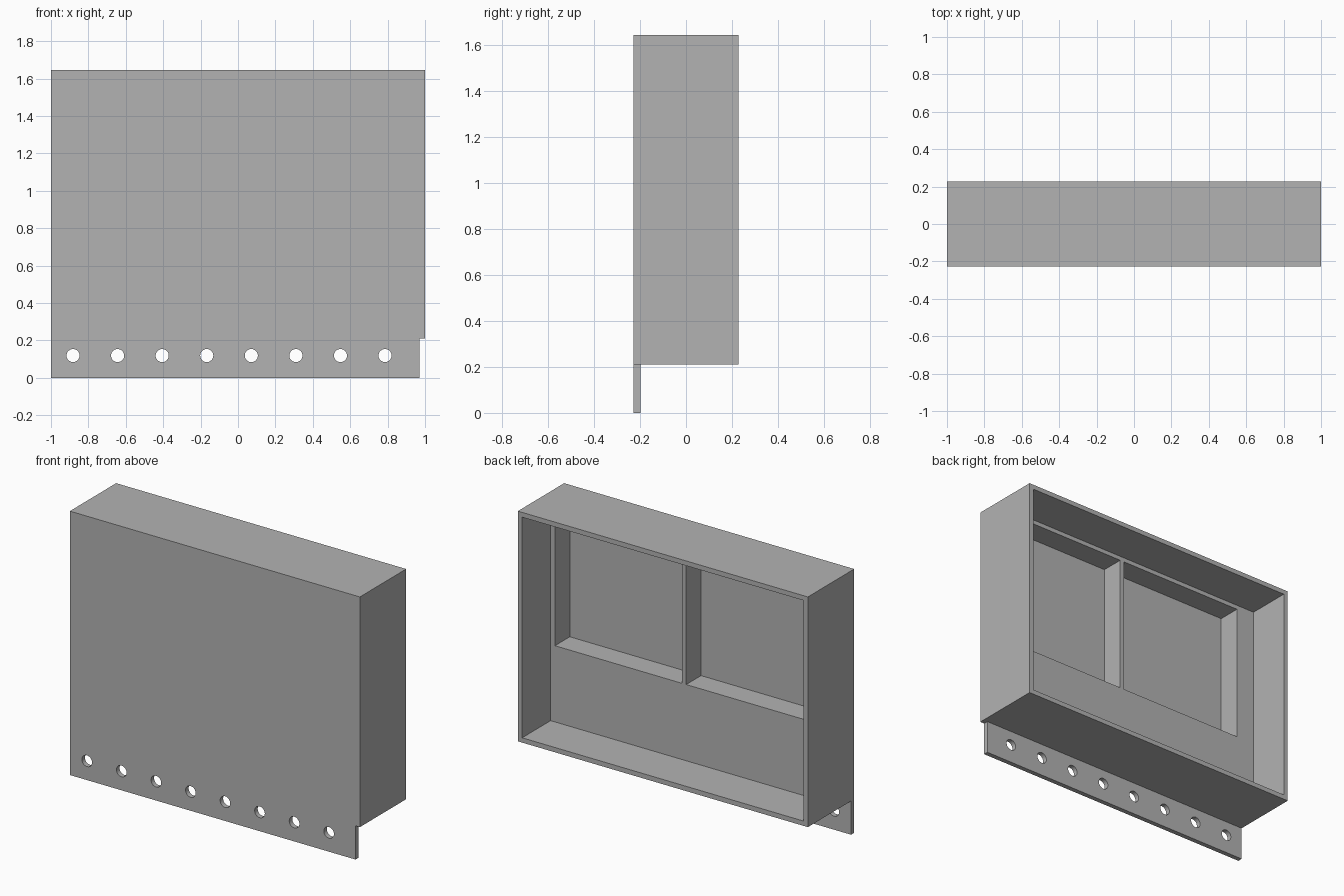
import bpy

cube = bpy.data.objects.get("Cube")
if cube:
    bpy.data.objects.remove(cube, do_unlink=True)

# Main dimensions
TOP, BASE = 1.645, 0.21
HALF_DEPTH = 0.228
WALL = 0.03
FRAME_Y = -0.052                  # back face of the inner frame
PANEL_Y = -HALF_DEPTH + WALL      # back face of the front panel

grey = bpy.data.materials.new("light grey")
grey.use_nodes = True
colour = (0.45, 0.45, 0.45, 1)
grey.diffuse_color = colour
grey.node_tree.nodes["Principled BSDF"].inputs["Base Color"].default_value = colour


def box(name, x, y, z):
    """Box spanning the given (low, high) ranges."""
    spans = (x, y, z)
    bpy.ops.mesh.primitive_cube_add(size=1, location=[(a + b) / 2 for a, b in spans])
    ob = bpy.context.object
    ob.name = name
    ob.scale = [b - a for a, b in spans]
    bpy.ops.object.transform_apply(location=True, rotation=True, scale=True)
    ob.data.materials.append(grey)
    return ob


def cut(target, cutter):
    """Subtract the cutter from the target, then discard the cutter."""
    cutter.hide_render = True
    mod = target.modifiers.new("cut", 'BOOLEAN')
    mod.operation = 'DIFFERENCE'
    mod.solver = 'EXACT'
    mod.object = cutter
    bpy.context.view_layer.objects.active = target
    bpy.ops.object.modifier_apply(modifier=mod.name)
    bpy.data.objects.remove(cutter, do_unlink=True)


# Case with an open back
case = box("case", (-1, 1), (-HALF_DEPTH, HALF_DEPTH), (BASE, TOP))
cut(case, box("cavity_cutter", (-1 + WALL, 1 - WALL), (FRAME_Y, 0.5),
              (BASE + WALL, TOP - WALL)))

# Two square pockets in the inner frame, with a thin divider between them
for left_edge in (0.94, 0.035):
    cut(case, box("pocket_cutter", (left_edge - 0.877, left_edge), (PANEL_Y, 0.1),
                  (0.715, 1.588)))

# Mounting strip hanging below the front, with a row of round holes
strip = box("mounting_strip", (-1, 1 - WALL), (-HALF_DEPTH, PANEL_Y), (0, BASE))
for i in range(8):
    bpy.ops.mesh.primitive_cylinder_add(
        vertices=32, radius=0.035, depth=0.2, rotation=(1.5708, 0, 0),
        location=(-0.882 + 0.2383 * i, -HALF_DEPTH, 0.119))
    cutter = bpy.context.object
    cutter.data.materials.append(grey)
    cut(strip, cutter)

# Smooth hole walls, crisp edges
bpy.ops.object.select_all(action='DESELECT')
strip.select_set(True)
bpy.context.view_layer.objects.active = strip
bpy.ops.object.shade_smooth_by_angle()
